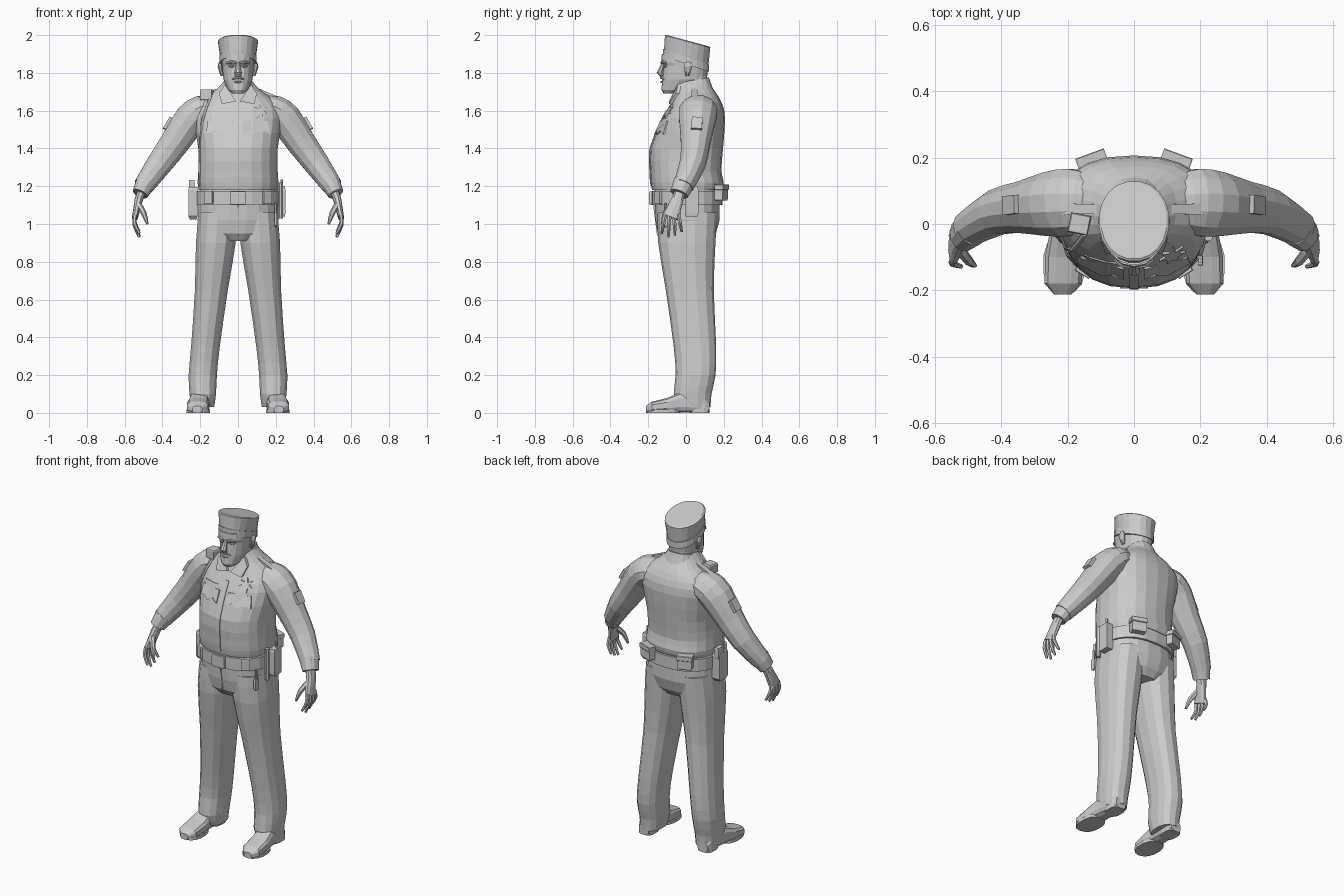
import bpy, bmesh, math
from mathutils import Vector
from mathutils.bvhtree import BVHTree

if "Cube" in bpy.data.objects:
    bpy.data.objects.remove(bpy.data.objects["Cube"])

tone = (.6, .6, .6, 1)
grey = bpy.data.materials.new("plain grey")
grey.use_nodes = True
grey.diffuse_color = tone
grey.node_tree.nodes["Principled BSDF"].inputs["Base Color"].default_value = tone


def finish(name, bm, mirror=False):
    bmesh.ops.recalc_face_normals(bm, faces=bm.faces)
    mesh = bpy.data.meshes.new(name)
    bm.to_mesh(mesh)
    bm.free()
    mesh.materials.append(grey)
    part = bpy.data.objects.new(name, mesh)
    bpy.context.collection.objects.link(part)
    if mirror:
        part.modifiers.new("mirror", 'MIRROR')
    return part


def loft(name, rings, mirror=False):
    """Skin equal point rings and cap both ends."""
    bm = bmesh.new()
    rows = [[bm.verts.new(point) for point in ring] for ring in rings]
    for low, high in zip(rows, rows[1:]):
        for i in range(len(low)):
            bm.faces.new((low[i - 1], low[i], high[i], high[i - 1]))
    bm.faces.new(rows[0])
    bm.faces.new(rows[-1])
    return finish(name, bm, mirror)


def oval(centre, u, v, sides, power):
    """Superellipse ring; a power under one is boxier."""
    ring = []
    for i in range(sides):
        angle = math.tau * (i + .5) / sides
        c, s = math.cos(angle), math.sin(angle)
        ring.append(Vector(centre) + Vector(u) * math.copysign(abs(c) ** power, c)
                    + Vector(v) * math.copysign(abs(s) ** power, s))
    return ring


def smooth(keys, steps):
    """Spline through key tuples, adding in-between sections."""
    out = []
    for i in range(len(keys) - 1):
        span = keys[max(i - 1, 0)], keys[i], keys[i + 1], keys[min(i + 2, len(keys) - 1)]
        for k in range(steps):
            t = k / steps
            out.append([b + t / 2 * (c - a + t * (2 * a - 5 * b + 4 * c - d
                        + t * (3 * (b - c) + d - a))) for a, b, c, d in zip(*span)])
    return out + [keys[-1]]


def level(z, outer, front, back, inner=None, tilt=0):
    """Horizontal section of a body part."""
    return z, -outer if inner is None else inner, outer, front, back, tilt


def stack(name, levels, sides=18, power=.85, steps=1, mirror=False):
    rings = []
    for z, left, right, front, back, tilt in smooth(levels, steps):
        half = (back - front) / 2
        rings.append(oval(((left + right) / 2, (front + back) / 2, z),
                          ((right - left) / 2, 0, 0), (0, half, tilt * half), sides, power))
    return loft(name, rings, mirror)


def joint(x, y, z, deep, wide=None):
    """Section of a limb or cord: place, radius along y, radius across."""
    return x, y, z, deep, deep if wide is None else wide


def tube(name, joints, sides=6, power=1, steps=1, mirror=False):
    joints = smooth(joints, steps)
    spots = [Vector(j[:3]) for j in joints]
    rings = []
    for i, (*_, deep, wide) in enumerate(joints):
        along = (spots[min(i + 1, len(spots) - 1)] - spots[max(i - 1, 0)]).normalized()
        side = Vector((0, 1, 0))
        side = (side - along * side.dot(along)).normalized()
        rings.append(oval(spots[i], side * deep, along.cross(side) * wide, sides, power))
    return loft(name, rings, mirror)


def box(name, centre, size, turn=0, taper=.9, mirror=False):
    """Upright block, narrowed below and turned about z."""
    u = Vector((math.cos(turn), math.sin(turn), 0)) * size[0] / 2
    v = Vector((-math.sin(turn), math.cos(turn), 0)) * size[1] / 2
    rings = []
    for height, k in ((-.5, taper), (-.4, 1), (.4, 1), (.5, .9)):
        mid = Vector(centre) + Vector((0, 0, height * size[2]))
        rings.append([mid + (a * u + b * v) * k for a, b in ((-1, -1), (1, -1), (1, 1), (-1, 1))])
    return loft(name, rings, mirror)


# Shirt body
shirt = stack("shirt_body", [
    level(z=1.18, outer=.21, front=-.18, back=.19),
    level(z=1.22, outer=.216, front=-.187, back=.2),
    level(z=1.28, outer=.212, front=-.19, back=.187),
    level(z=1.4, outer=.212, front=-.19, back=.196),
    level(z=1.56, outer=.235, front=-.125, back=.207),
    level(z=1.64, outer=.21, front=-.08, back=.19),
    level(z=1.7, outer=.13, front=-.06, back=.155),
    level(z=1.76, outer=.07, front=-.05, back=.11)], sides=22, steps=2)
surface = bmesh.new()
surface.from_mesh(shirt.data)
tree = BVHTree.FromBMesh(surface)
surface.free()


def on_front(x, z):
    return tree.ray_cast(Vector((x, -1, z)), Vector((0, 1, 0)))[0]


def plate(name, outline, lift=.008, mirror=False):
    """Thin patch laid on the front of the shirt."""
    base = [on_front(x, z) for x, z in outline]
    loft(name, [[p + Vector((0, d, 0)) for p in base] for d in (lift / 2, -lift)], mirror)


def strip(name, path, half):
    """Narrow raised band laid on the front of the shirt."""
    lift, rings = Vector((0, -.005, 0)), []
    for x, z in path:
        a, b = on_front(x - half, z), on_front(x + half, z)
        rings.append([a + lift, b + lift, b - lift, a - lift])
    loft(name, rings)


# Shirt details
strip("button_placket", [(0, 1.2 + i * .04) for i in range(11)], half=.013)
strip("name_bar", [(i * .02 - .14, 1.57) for i in range(5)], half=.01)
plate("collar_flaps", [(.07, 1.74), (.01, 1.65), (.085, 1.635), (.1, 1.69)], .016, True)
stack("collar_stand", [level(z=1.7, outer=.1, front=-.06, back=.145, tilt=.1),
                       level(z=1.755, outer=.075, front=-.055, back=.12, tilt=.25)])
scallop = [(.03 + i * .035, 1.475 + .02 * (i % 2)) for i in range(5)]
plate("pocket_flaps", [(.03, 1.545), *scallop, (.16, 1.545)], mirror=True)
points = 7
star = []
for k in range(2 * points):
    reach, angle = .02 if k % 2 else .04, math.pi * k / points
    star.append((.116 + reach * math.sin(angle), 1.595 + reach * math.cos(angle)))
plate("star_badge", star)
tube("shoulder_straps", [joint(x=.11, y=.045, z=1.71, deep=.02, wide=.01),
                         joint(x=.25, y=.045, z=1.65, deep=.026, wide=.01)], 4, mirror=True)

# Sleeves and cuffs
tube("sleeves", [
    joint(x=.14, y=.065, z=1.615, deep=.09, wide=.07),
    joint(x=.19, y=.065, z=1.6, deep=.105, wide=.085),
    joint(x=.25, y=.06, z=1.555, deep=.1, wide=.09),
    joint(x=.335, y=.05, z=1.43, deep=.08),
    joint(x=.415, y=.035, z=1.32, deep=.07),
    joint(x=.5, y=-.015, z=1.2, deep=.055)], sides=12, steps=2, mirror=True)
tube("cuffs", [joint(x=.488, y=-.01, z=1.22, deep=.058, wide=.055),
               joint(x=.518, y=-.036, z=1.16, deep=.05, wide=.043)], 12, mirror=True)
tube("sleeve_patches", [joint(x=.35, y=.06, z=1.56, deep=.04, wide=.02),
                        joint(x=.385, y=.055, z=1.5, deep=.04, wide=.02)], 4, mirror=True)

# Hands
tube("palms", [
    joint(x=.51, y=-.03, z=1.17, deep=.03, wide=.025),
    joint(x=.525, y=-.045, z=1.13, deep=.032, wide=.022),
    joint(x=.545, y=-.08, z=1.035, deep=.045, wide=.016)], 10, .8, steps=2, mirror=True)
for i, (finger, length) in enumerate(dict(index=.09, middle=.11, ring=.1, little=.08).items()):
    y, spread, top = -.11 + i * .023, (i - 1.5) * .012, 1.04
    tube(finger + "_fingers", [
        joint(.545, y, top + .01, .012),
        joint(.548, y + spread / 2, top - length * .4, .011),
        joint(.522, y + spread, top - length, .007)], steps=2, mirror=True)
tube("thumbs", [joint(x=.53, y=-.07, z=1.11, deep=.016),
                joint(x=.5, y=-.11, z=1.06, deep=.015),
                joint(x=.48, y=-.126, z=1, deep=.007)], steps=2, mirror=True)

# Trousers
stack("trouser_seat", [
    level(z=.91, outer=.12, front=-.12, back=.13),
    level(z=.95, outer=.2, front=-.15, back=.16),
    level(z=1.02, outer=.216, front=-.163, back=.18),
    level(z=1.18, outer=.206, front=-.17, back=.18)], sides=20)
stack("trouser_legs", [
    level(z=.03, inner=.125, outer=.25, front=-.045, back=.13),
    level(z=.1, inner=.115, outer=.258, front=-.065, back=.135),
    level(z=.2, inner=.11, outer=.263, front=-.055, back=.156),
    level(z=.35, inner=.095, outer=.25, front=-.065, back=.16),
    level(z=.65, inner=.052, outer=.23, front=-.107, back=.147),
    level(z=.9, inner=.01, outer=.225, front=-.147, back=.156),
    level(z=1.06, inner=.005, outer=.21, front=-.15, back=.165)], 14, steps=2, mirror=True)
tube("fly_seam", [joint(x=0, y=-.17, z=1.1, deep=.005), joint(x=0, y=-.15, z=.94, deep=.005)], 4)


# Shoes, lofted from heel to toe
def slice_of_shoe(y, half, height):
    return oval((.205 - y / 20, y, height / 2), (half, 0, 0), (0, 0, height / 2), 12, .65)


loft("shoes", [slice_of_shoe(y=.125, half=.034, height=.06),
               slice_of_shoe(y=.1, half=.044, height=.09),
               slice_of_shoe(y=-.03, half=.05, height=.11),
               slice_of_shoe(y=-.1, half=.06, height=.08),
               slice_of_shoe(y=-.18, half=.057, height=.06),
               slice_of_shoe(y=-.213, half=.026, height=.036)], True)
stack("soles", [level(z, inner=.146, outer=.275, front=-.213, back=-.03)
                for z in (0, .018)], 14, mirror=True)
stack("heels", [level(z, inner=.155, outer=.245, front=.02, back=.126)
                for z in (0, .03)], 12, .6, mirror=True)

# Belt and gear
stack("belt", [level(z, outer=.22, front=-.183, back=.194) for z in (1.1, 1.175)], 22)
box("belt_buckle", centre=(0, -.185, 1.137), size=(.085, .02, .07))
box("holster", centre=(-.238, .01, 1.11), size=(.05, .085, .17), taper=.7)
box("pistol_grip", centre=(-.245, .03, 1.2), size=(.03, .055, .065))
box("radio_case", centre=(.228, .03, 1.12), size=(.045, .07, .16))
tube("radio_antenna", [joint(.232, .04, z, deep=.007) for z in (1.19, 1.235)])
tube("baton", [joint(.225, -.04, z, deep=.013) for z in (1.03, 1.22)], 8)
box("back_pouches", centre=(.125, .186, 1.165), size=(.085, .045, .08), turn=-.35, mirror=True)
box("pouch_lids", centre=(.126, .189, 1.195), size=(.092, .05, .03), turn=-.35, mirror=True)
box("front_pouches", centre=(.15, -.14, 1.14), size=(.05, .03, .07), turn=.55, mirror=True)
tube("key_strap", [joint(.2, -.11, z, deep=.007) for z in (1.11, 1.04)])
box("keys", centre=(.2, -.11, 1.02), size=(.015, .03, .07), taper=.4)

# Shoulder microphone and cord
box("shoulder_microphone", centre=(-.165, 0, 1.685), size=(.062, .06, .055), turn=-.2)
tube("microphone_cord", smooth([joint(*on_front(x, z), deep=.009) for x, z in (
    (-.15, 1.66), (-.185, 1.56), (-.2, 1.4), (-.2, 1.2))], 2))

# Head
stack("neck", [level(z=1.68, outer=.075, front=-.05, back=.115),
               level(z=1.8, outer=.07, front=-.07, back=.11)], 14)
stack("head", [
    level(z=1.69, outer=.03, front=-.118, back=-.05),
    level(z=1.71, outer=.053, front=-.13, back=.02),
    level(z=1.765, outer=.078, front=-.126, back=.11),
    level(z=1.838, outer=.085, front=-.119, back=.12),
    level(z=1.856, outer=.086, front=-.131, back=.12),
    level(z=1.9, outer=.088, front=-.128, back=.12)], power=.9)
tube("nose", [joint(x=0, y=-.118, z=1.855, deep=.01),
              joint(x=0, y=-.14, z=1.8, deep=.017, wide=.02),
              joint(x=0, y=-.128, z=1.783, deep=.01, wide=.017)], 8)


def arc(name, z, droop, half, thick):
    """Bowed bar across the mouth."""
    tube(name, [joint(half * t, -.131 + .016 * t * t, z - droop * t * t,
                      thick * (1 - abs(t) / 2)) for t in (-1, -.5, 0, .5, 1)])


arc("moustache", z=1.776, droop=.012, half=.033, thick=.008)
arc("lower_lip", z=1.752, droop=0, half=.024, thick=.006)
tube("eyes", [joint(x=.02, y=-.116, z=1.836, deep=.005),
              joint(x=.033, y=-.114, z=1.836, deep=.008),
              joint(x=.048, y=-.105, z=1.836, deep=.005)], mirror=True)
tube("brows", [joint(x=.01, y=-.128, z=1.854, deep=.007),
               joint(x=.035, y=-.124, z=1.859, deep=.008),
               joint(x=.058, y=-.106, z=1.853, deep=.006)], mirror=True)
tube("ears", [joint(x=.083, y=.008, z=1.785, deep=.01),
              joint(x=.096, y=.01, z=1.835, deep=.024, wide=.013),
              joint(x=.092, y=.012, z=1.855, deep=.014, wide=.008)], 8, steps=2, mirror=True)

# Cap with a tilted crown and a bowed peak
stack("cap_band", [level(z, outer=.098, front=-.123, back=.124, tilt=-.34)
                   for z in (1.847, 1.886)], 20, .95)
stack("cap_crown", [
    level(z=1.88, outer=.094, front=-.118, back=.12, tilt=-.34),
    level(z=1.966, outer=.107, front=-.113, back=.13, tilt=-.27),
    level(z=1.971, outer=.1, front=-.106, back=.123, tilt=-.27)], 20, .95)
bm = bmesh.new()
bmesh.ops.create_grid(bm, x_segments=10, y_segments=2)
for vert in bm.verts:
    out = (1 - vert.co.y) / 2
    angle = vert.co.x * 1.4
    bow = math.cos(angle)
    vert.co = ((.09 - .01 * out) * math.sin(angle), -.015 - .03 * out - (.1 + .053 * out) * bow,
               1.862 - .024 * out + .028 * bow)
finish("cap_peak", bm).modifiers.new("thickness", 'SOLIDIFY').thickness = .008
